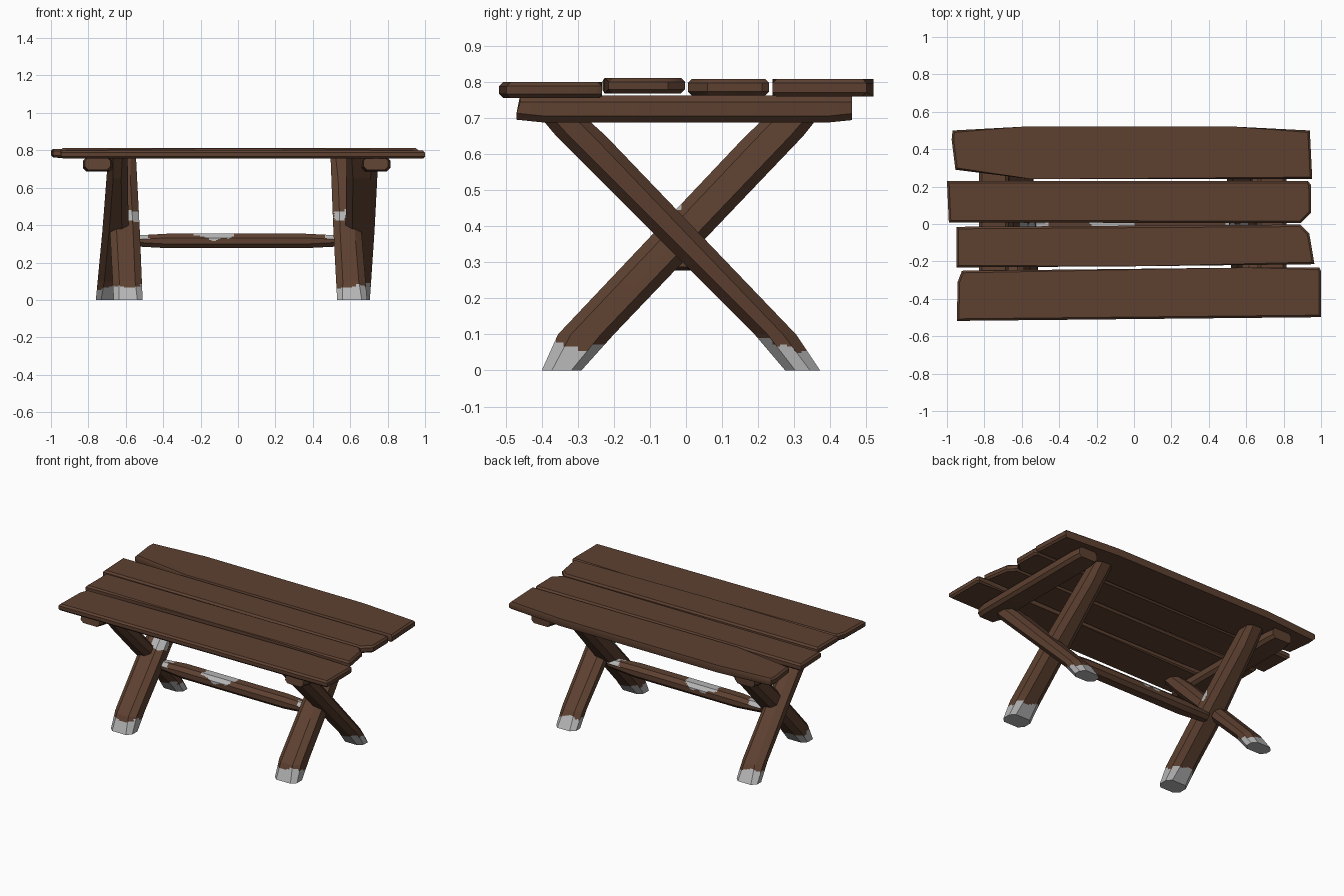
import bpy, bmesh, math
from mathutils import Vector

if "Cube" in bpy.data.objects:
    bpy.data.objects.remove(bpy.data.objects["Cube"])


def material(name, rgb):
    m = bpy.data.materials.new(name)
    m.diffuse_color = (*rgb, 1)
    m.use_nodes = True
    m.node_tree.nodes["Principled BSDF"].inputs["Base Color"].default_value = m.diffuse_color
    return m


BROWN = material("brown wood", (0.110, 0.052, 0.030))
GREY = material("pale grey", (0.46, 0.46, 0.46))


def finish(bm, name, rule=None):
    bmesh.ops.recalc_face_normals(bm, faces=bm.faces)
    if rule:
        for f in bm.faces:
            f.material_index = 1 if rule(f.calc_center_median()) else 0
    me = bpy.data.meshes.new(name)
    bm.to_mesh(me)
    bm.free()
    me.materials.append(BROWN)
    me.materials.append(GREY)
    ob = bpy.data.objects.new(name, me)
    bpy.context.collection.objects.link(ob)
    bpy.ops.object.select_all(action='DESELECT')
    ob.select_set(True)
    bpy.context.view_layer.objects.active = ob
    bpy.ops.object.shade_smooth_by_angle(angle=math.radians(32))
    return ob


def octagon(a0, a1, b0, b1, c):
    """Rectangle with cut corners, as 8 (a, b) pairs."""
    return [(a0 + c, b0), (a1 - c, b0), (a1, b0 + c), (a1, b1 - c),
            (a1 - c, b1), (a0 + c, b1), (a0, b1 - c), (a0, b0 + c)]


def loft(rings):
    bm = bmesh.new()
    vs = [[bm.verts.new(p) for p in r] for r in rings]
    n = len(vs[0])
    for r, s in zip(vs, vs[1:]):
        for i in range(n):
            j = (i + 1) % n
            bm.faces.new((r[i], r[j], s[j], s[i]))
    bm.faces.new(vs[0])
    bm.faces.new(vs[-1])
    return bm


def slices(bm, axis, start, stop, step):
    """Cut parallel lines so colour borders can be ragged."""
    no = Vector((0, 0, 0))
    no[axis] = 1
    k = start
    while k <= stop:
        bmesh.ops.bisect_plane(bm, geom=bm.verts[:] + bm.edges[:] + bm.faces[:],
                               plane_co=no * k, plane_no=no)
        k += step


# Table top planks: outline, bottom, top
planks = {
    "top_plank_back": ([(-.97, .50), (-.6, .52), (.55, .52), (.94, .50), (.953, .24),
                        (-.55, .24), (-.955, .29), (-.975, .45)], .76, .808),
    "top_plank_mid_back": ([(-1, .23), (.93, .23), (.945, .21), (.947, .06),
                            (.89, .005), (-.99, .008)], .762, .808),
    "top_plank_mid_front": ([(-.95, -.015), (.89, -.003), (.937, -.05), (.965, -.215),
                             (0, -.226), (-.95, -.232)], .768, .811),
    "top_plank_front": ([(-.92, -.25), (.6, -.233), (.99, -.233), (1, -.25), (1, -.498),
                         (-.947, -.518), (-.943, -.31)], .755, .799),
}
for name, (outline, z0, z1) in planks.items():
    bm = loft([[(x, y, z) for x, y in outline] for z in (z0, z1)])
    rim = [e for e in bm.edges if abs(e.verts[0].co.z - e.verts[1].co.z) < 1e-4]
    bmesh.ops.bevel(bm, geom=rim, offset=.011, segments=1, affect='EDGES')
    finish(bm, name)

# Cross beams under the top
for name, x0, x1 in (("cross_beam_left", -.83, -.67), ("cross_beam_right", .66, .815)):
    rings = []
    for y, t in ((-.46, .012), (-.40, 0), (.40, 0), (.46, .01)):
        rings.append([(x, y - (.01 if y == -.46 and z < .73 else 0), z)
                      for x, z in octagon(x0 + t, x1 - t, .688 + t * .6, .762, .018)])
    finish(loft(rings), name)


def near_joint(p):
    # Worn patch just above the leg crossing
    d = (p - Vector((math.copysign(.57, p.x), .005, .432)))
    return Vector((d.x * .7, d.y, d.z)).length < .048 + .008 * math.sin(p.x * 90 + p.z * 50)


def leg(name, xs, ys, inner):
    """xs: x ranges at floor, crossing, top; ys: y ranges at floor, ankle, knee, top."""
    zs = (0, .10, .65, .757)

    def xr(z):
        a, b, t = (xs[0], xs[1], z / .37) if z < .37 else (xs[1], xs[2], (z - .37) / .387)
        return [a[i] + (b[i] - a[i]) * t for i in (0, 1)]
    rings = []
    for z, (y0, y1), c in ((zs[0], ys[0], .028), (zs[1], ys[1], .036),
                           (.37, None or [(ys[1][i] + (ys[2][i] - ys[1][i]) * .491) for i in (0, 1)], .036),
                           (zs[2], ys[2], .036), (zs[3], ys[3], .028)):
        x0, x1 = xr(z)
        rings.append([(x, y, z) for x, y in octagon(x0, x1, y0, y1, c)])
    bm = loft(rings)
    slices(bm, 2, .03, .115, .006)
    if inner:
        slices(bm, 2, .375, .49, .007)
    for k in range(-7, 8):
        if xs[0][0] < k * .1 < xs[0][1]:
            slices(bm, 0, k * .1 - .05, k * .1 + .05, .02)
    slices(bm, 1, -.40, -.26, .02)
    slices(bm, 1, .24, .38, .02)
    if inner:
        slices(bm, 1, -.06, .06, .012)

    def rule(p):
        edge = .072 + .014 * math.sin(p.x * 38 + p.y * 30) + .008 * math.sin(p.y * 95)
        return p.z < edge or (inner and near_joint(p))
    finish(bm, name, rule)


# Crossed legs: inner ones stand at the front, outer ones at the back
front_y = ((-.40, -.29), (-.355, -.20), (.165, .325), (.28, .41))
back_y = ((.275, .372), (.19, .305), (-.36, -.222), (-.45, -.34))
leg("front_leg_left", ((-.665, -.51), (-.685, -.525), (-.665, -.545)), front_y, True)
leg("front_leg_right", ((.53, .69), (.51, .66), (.495, .615)), front_y, True)
leg("back_leg_left", ((-.76, -.61), (-.725, -.585), (-.695, -.59)), back_y, False)
leg("back_leg_right", ((.56, .705), (.575, .73), (.58, .75)), back_y, False)

# Stretcher bar between the leg pairs
rings = []
for x, t in ((-.56, .01), (-.38, 0), (.36, 0), (.56, .01)):
    rings.append([(x, y, z) for y, z in octagon(-.062 + t, .034 - t, .277 + t, .354 - t, .022)])
bm = loft(rings)
slices(bm, 0, -.25, .02, .012)
slices(bm, 0, -.53, -.44, .012)
slices(bm, 0, .44, .53, .012)
slices(bm, 2, .31, .35, .005)
slices(bm, 1, -.05, .03, .01)


def worn(p):
    wob = .006 * math.sin(p.x * 70 + p.y * 80)
    mid = p.z > .322 + wob + .03 * ((p.x + .115) / .115) ** 2
    ends = abs(p.x) > .475 + wob * 3 and p.z > .325
    return (mid and abs(p.x + .115) < .118) or ends


finish(bm, "stretcher_bar", worn)
